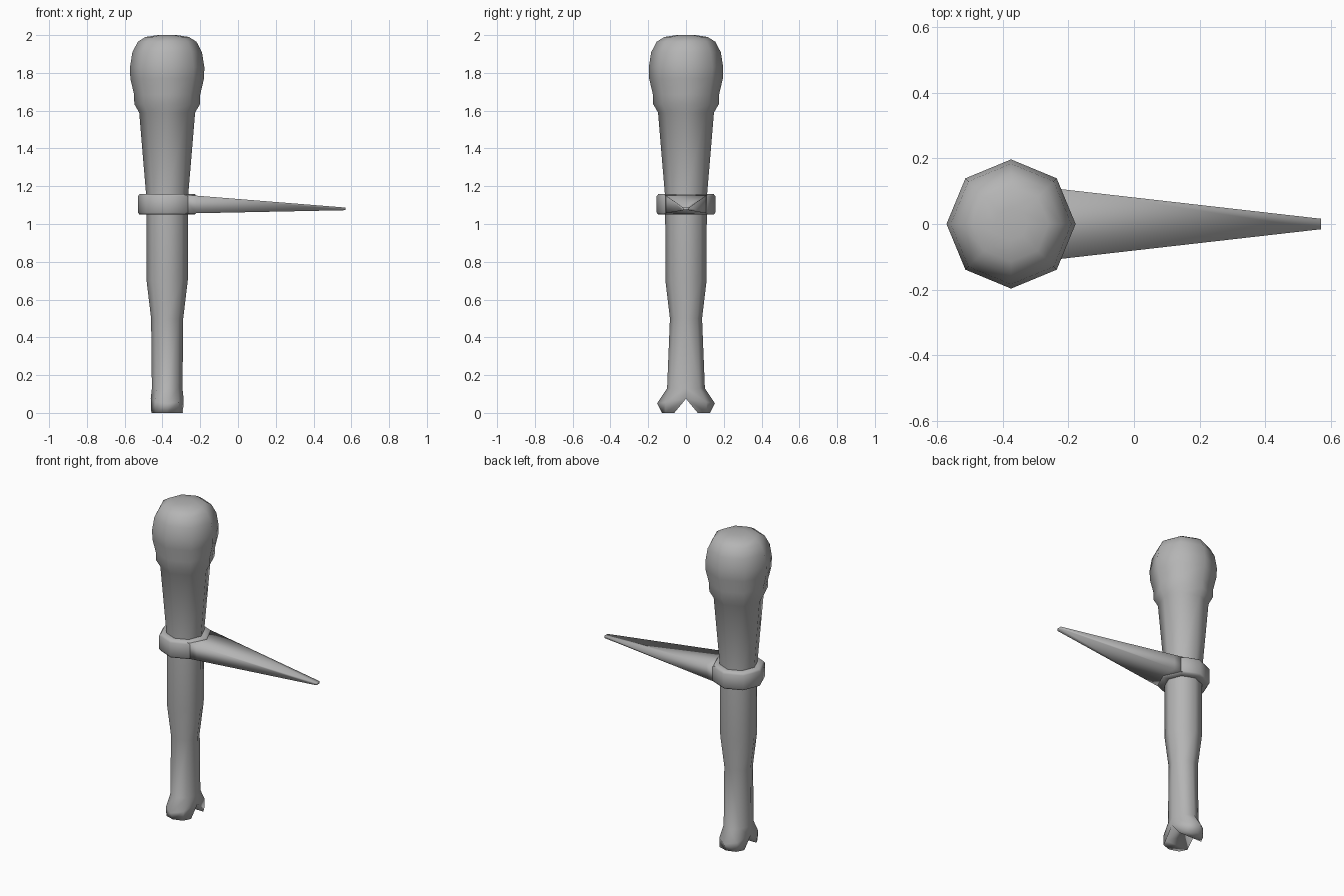
import bpy, bmesh
from math import sin, cos, tau

if "Cube" in bpy.data.objects:
    bpy.data.objects.remove(bpy.data.objects["Cube"])

CX = -0.375  # shaft axis
grey = bpy.data.materials.new("dark_grey")
grey.diffuse_color = (0.46, 0.46, 0.46, 1)
grey.use_nodes = True
grey.node_tree.nodes["Principled BSDF"].inputs["Base Color"].default_value = grey.diffuse_color


def loft(name, stacks, inner=lambda f: False):
    """Skin stacks of equal-length rings into one welded, smooth mesh."""
    bm = bmesh.new()
    for rings in stacks:
        loops = [[bm.verts.new(p) for p in ring] for ring in rings]
        n = len(loops[0])
        for a, b in zip(loops, loops[1:]):
            for i in range(n):
                j = (i + 1) % n
                bm.faces.new((a[i], a[j], b[j], b[i]))
        bm.faces.new(loops[0][::-1])
        bm.faces.new(loops[-1])
    bmesh.ops.delete(bm, geom=[f for f in bm.faces if inner(f)], context='FACES')
    bmesh.ops.remove_doubles(bm, verts=bm.verts, dist=0.0005)
    bmesh.ops.recalc_face_normals(bm, faces=bm.faces)
    for f in bm.faces:
        f.smooth = True
    me = bpy.data.meshes.new(name)
    bm.to_mesh(me)
    bm.free()
    me.materials.append(grey)
    ob = bpy.data.objects.new(name, me)
    bpy.context.collection.objects.link(ob)
    return ob


def octagons(profile):
    """Eight-sided rings around the shaft axis from (radius, z) pairs."""
    return [[(CX + r * cos(tau * i / 8), r * sin(tau * i / 8), z)
             for i in range(8)] for r, z in profile]


# Shaft and rounded head, one continuous turned form
shaft = octagons([
    (0.085, 0.50), (0.109, 0.70), (0.110, 1.05), (0.112, 1.16),
    (0.148, 1.59), (0.174, 1.635), (0.175, 1.685),
    (0.195, 1.77), (0.197, 1.83), (0.184, 1.91), (0.155, 1.965),
    (0.115, 1.99), (0.05, 2.0)])

# Forked foot: each prong blends between an inner and an outer (y, z) point
h = cos(tau / 8)
shape = [(0, 1), (h, h), (1, 0), (h, -h), (0, -1)]
levels = [((0, 0.50), (0.085, 0.50), 0.085), ((0, 0.13), (0.10, 0.13), 0.081),
          ((0, 0.075), (0.153, 0.05), 0.087), ((0.062, 0), (0.128, 0), 0.084)]
prongs = [[[(CX + hw * s, side * (a[0] + (b[0] - a[0]) * t), a[1] + (b[1] - a[1]) * t)
            for t, s in shape] for a, b, hw in levels] for side in (1, -1)]


def hidden(f):
    """Walls between the prongs and the caps where they meet the shaft."""
    return (all(abs(v.co.y) < 1e-4 for v in f.verts)
            or all(abs(v.co.z - 0.5) < 1e-4 for v in f.verts))


loft("shaft_with_head_and_forked_foot", [shaft] + prongs, hidden)

# Collar band
loft("collar", [octagons([
    (0.105, 1.05), (0.147, 1.05), (0.155, 1.06), (0.155, 1.147),
    (0.145, 1.16), (0.105, 1.16)])])

# Tapering spike: (x, half width, low z, high z)
sections = [(-0.30, 0.112, 1.053, 1.157), (-0.22, 0.106, 1.057, 1.15),
            (0.57, 0.016, 1.073, 1.087)]
loft("spike", [[[(x, -w, lo), (x, w, lo), (x, w, hi), (x, -w, hi)]
                for x, w, lo, hi in sections]])
